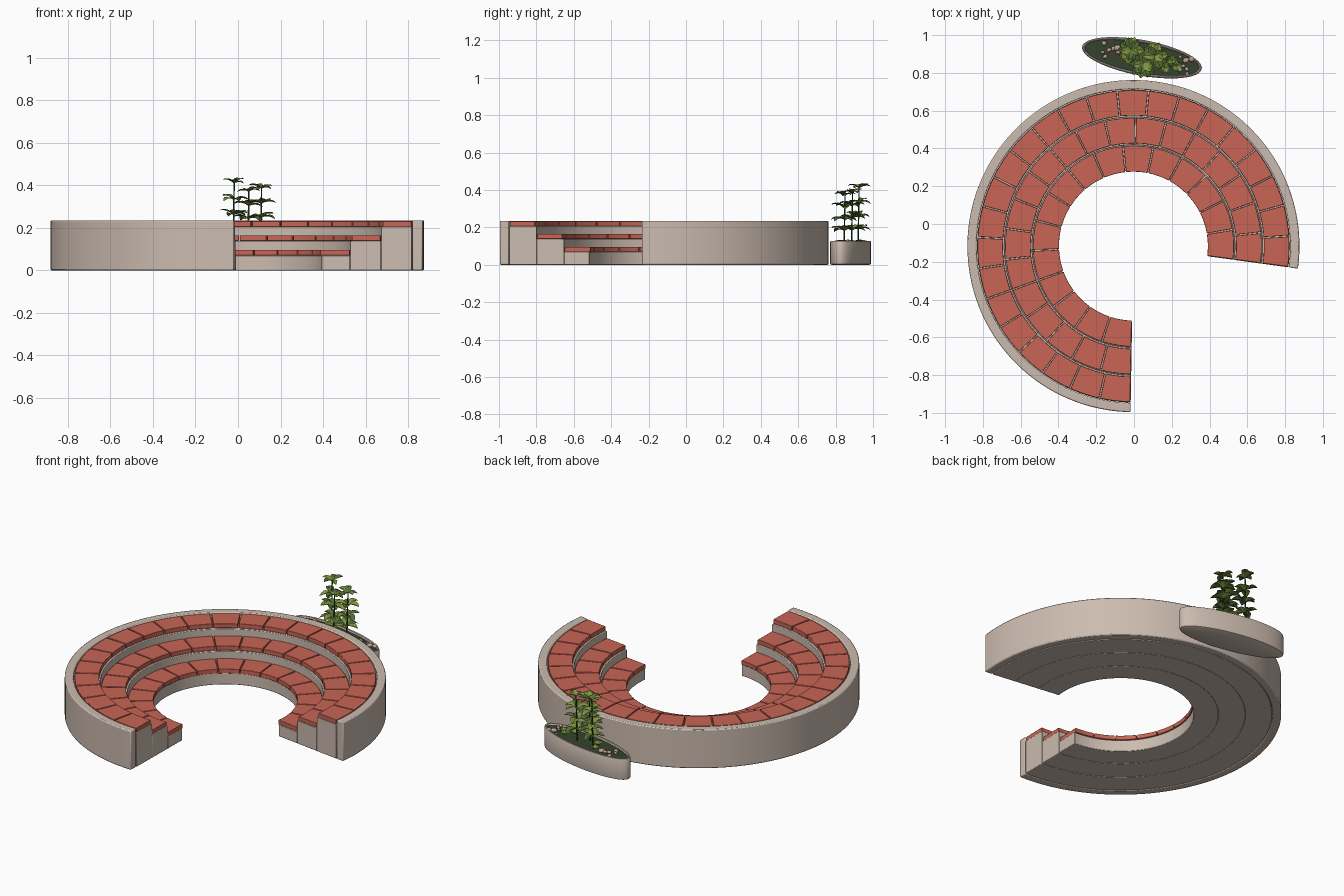
import bpy, bmesh, math, random
from mathutils import Vector, Matrix

random.seed(4)
if "Cube" in bpy.data.objects:
    bpy.data.objects.remove(bpy.data.objects["Cube"])


def material(name, r, g, b):
    m = bpy.data.materials.new(name)
    m.use_nodes = True
    m.diffuse_color = (r, g, b, 1)
    m.node_tree.nodes["Principled BSDF"].inputs["Base Color"].default_value = (r, g, b, 1)
    return m


STONE = material("beige concrete", 0.60, 0.50, 0.43)
BRICK = material("red clay tile", 0.58, 0.13, 0.09)
SOIL = material("dark mossy soil", 0.035, 0.055, 0.025)
PEBBLE = material("pinkish pebble", 0.50, 0.34, 0.27)
LEAF = material("yellow green leaf", 0.22, 0.30, 0.05)
DARK_LEAF = material("deep green leaf", 0.09, 0.16, 0.035)
STEM = material("dark green stem", 0.035, 0.06, 0.02)

CENTRE = Vector((-0.003, -0.117, 0))
START, END = math.radians(-7.8), math.radians(269)


def finish(name, bm, mats, bevel=0, smooth=True):
    bmesh.ops.recalc_face_normals(bm, faces=bm.faces)
    me = bpy.data.meshes.new(name)
    bm.to_mesh(me)
    bm.free()
    for m in mats:
        me.materials.append(m)
    ob = bpy.data.objects.new(name, me)
    bpy.context.collection.objects.link(ob)
    if bevel:
        mod = ob.modifiers.new("soft edges", "BEVEL")
        mod.width, mod.segments = bevel, 2
        mod.limit_method, mod.angle_limit = "ANGLE", math.radians(40)
    if smooth:
        bpy.ops.object.select_all(action="DESELECT")
        ob.select_set(True)
        bpy.context.view_layer.objects.active = ob
        bpy.ops.object.shade_smooth_by_angle(angle=math.radians(35))
    return ob


def sector(bm, r0, r1, z0, z1, a0, a1, steps):
    """Sweep a rectangular section around the plaza centre."""
    loops = []
    for i in range(steps + 1):
        a = a0 + (a1 - a0) * i / steps
        d = Vector((math.cos(a), math.sin(a), 0))
        loops.append([bm.verts.new(CENTRE + d * r + Vector((0, 0, z)))
                      for r, z in ((r0, z0), (r1, z0), (r1, z1), (r0, z1))])
    for p, q in zip(loops, loops[1:]):
        for k in range(4):
            bm.faces.new((p[k], p[k - 1], q[k - 1], q[k]))
    bm.faces.new(loops[0])
    bm.faces.new(loops[-1][::-1])


# Three stepped tiers, each with a concrete body and a row of tiles
tiers = (("lower", 0.40, 0.535, 0.070, 16),
         ("middle", 0.535, 0.682, 0.139, 20),
         ("upper", 0.682, 0.828, 0.206, 24))
for label, r0, r1, top, count in tiers:
    bm = bmesh.new()
    sector(bm, r0, r1, 0, top, START, END, 96)
    finish(label + "_tier_body", bm, [STONE], 0.003)
    bm = bmesh.new()
    pitch = (END - START) / count
    gap = 0.0035 / r1
    inner = r0 - 0.006 if label == "lower" else r0 + 0.009
    for i in range(count):
        a = START + pitch * i
        sector(bm, inner, r1 - 0.003, top, top + 0.026, a + gap, a + pitch - gap, 5)
    finish(label + "_tier_tiles", bm, [BRICK], 0.002)

# Outer wall
bm = bmesh.new()
sector(bm, 0.83, 0.879, 0, 0.235, START, END, 128)
finish("outer_wall", bm, [STONE], 0.006)

# Oval planter with a soil bed
PLANTER = Matrix.Translation((0.042, 0.88, 0)) @ Matrix.Rotation(math.radians(-10.5), 4, "Z")
SOIL_Z = 0.116
bm = bmesh.new()
rings = []
for inset, z in ((0.008, 0), (0.002, 0.003), (0, 0.009), (0, 0.119), (0.003, 0.126),
                 (0.007, 0.128), (0.013, 0.126), (0.015, SOIL_Z)):
    rings.append([bm.verts.new(PLANTER @ Vector(((0.322 - inset) * math.cos(t),
                                                 (0.094 - inset) * math.sin(t), z)))
                  for t in (math.tau * i / 64 for i in range(64))])
for p, q in zip(rings, rings[1:]):
    for i in range(64):
        bm.faces.new((p[i - 1], p[i], q[i], q[i - 1]))
bm.faces.new(rings[0][::-1])
bm.faces.new(rings[-1]).material_index = 1
finish("oval_planter", bm, [STONE, SOIL])

# Pebbles gathered towards both ends of the bed
bm = bmesh.new()
for cx, n in ((-0.17, 9), (0.22, 9)):
    for i in range(n):
        s = random.uniform(0.009, 0.019)
        pos = Vector((cx + random.uniform(-0.05, 0.05), random.uniform(-0.045, 0.045), SOIL_Z + s * 0.4))
        shape = Matrix.Diagonal((s, s * random.uniform(0.7, 1), s * 0.65, 1))
        bmesh.ops.create_icosphere(bm, subdivisions=2, radius=1,
                                   matrix=PLANTER @ Matrix.Translation(pos)
                                   @ Matrix.Rotation(random.uniform(0, 3), 4, "Z") @ shape)
finish("pebbles", bm, [PEBBLE])


def leaf(bm, base, turn, length, lift, mat):
    """A folded, drooping oval blade."""
    place = Matrix.Translation(base) @ Matrix.Rotation(turn, 4, "Z")
    rows = []
    for i in range(6):
        t = i / 5
        half = length * (0.03 + 0.31 * math.sin(math.pi * t ** 0.9) ** 0.8) if 0 < t < 1 else length * 0.02
        z = length * (lift * t - 0.55 * t * t)
        rows.append([bm.verts.new(place @ Vector((length * t, s * half, z + abs(s) * half * 0.35)))
                     for s in (-1, 0, 1)])
    for p, q in zip(rows, rows[1:]):
        for k in range(2):
            bm.faces.new((p[k], q[k], q[k + 1], p[k + 1])).material_index = mat


def stalk(bm, base, top, r):
    axis = top - base
    rot = axis.to_track_quat("Z", "Y").to_matrix().to_4x4()
    bmesh.ops.create_cone(bm, segments=6, radius1=r, radius2=r * 0.6, depth=axis.length,
                          cap_ends=True, matrix=Matrix.Translation((base + top) / 2) @ rot)


# Three leafy plants with whorls of leaves along upright stems
for name, x, y, top in (("tall_plant", -0.022, 0.92, 0.415),
                        ("front_plant", 0.047, 0.845, 0.375),
                        ("side_plant", 0.107, 0.885, 0.390)):
    base = Vector((x, y, SOIL_Z))
    tip = Vector((x + 0.004, y + 0.006, top))
    bm = bmesh.new()
    stalk(bm, base, tip, 0.005)
    finish(name + "_stem", bm, [STEM])
    bm = bmesh.new()
    for w, f in enumerate((0.25, 0.48, 0.72, 0.98)):
        for k in range(5):
            turn = math.tau * k / 5 + w * 0.65 + random.uniform(-0.2, 0.2)
            size = random.uniform(0.062, 0.078) * (0.82 if w == 3 else 1)
            leaf(bm, base.lerp(tip, f), turn, size, random.uniform(0.45, 0.9), (k + w) % 2)
    finish(name + "_leaves", bm, [LEAF, DARK_LEAF])

# Low sprigs covering the soil
bm = bmesh.new()
for x, y in ((-0.09, 0.03), (-0.06, -0.02), (0.16, 0.015), (0.13, -0.03), (0.19, -0.01)):
    for k in range(6):
        leaf(bm, PLANTER @ Vector((x, y, SOIL_Z)), math.tau * k / 6 + x * 9, 0.032, 1.0, k % 2)
finish("low_sprigs", bm, [LEAF, DARK_LEAF])
